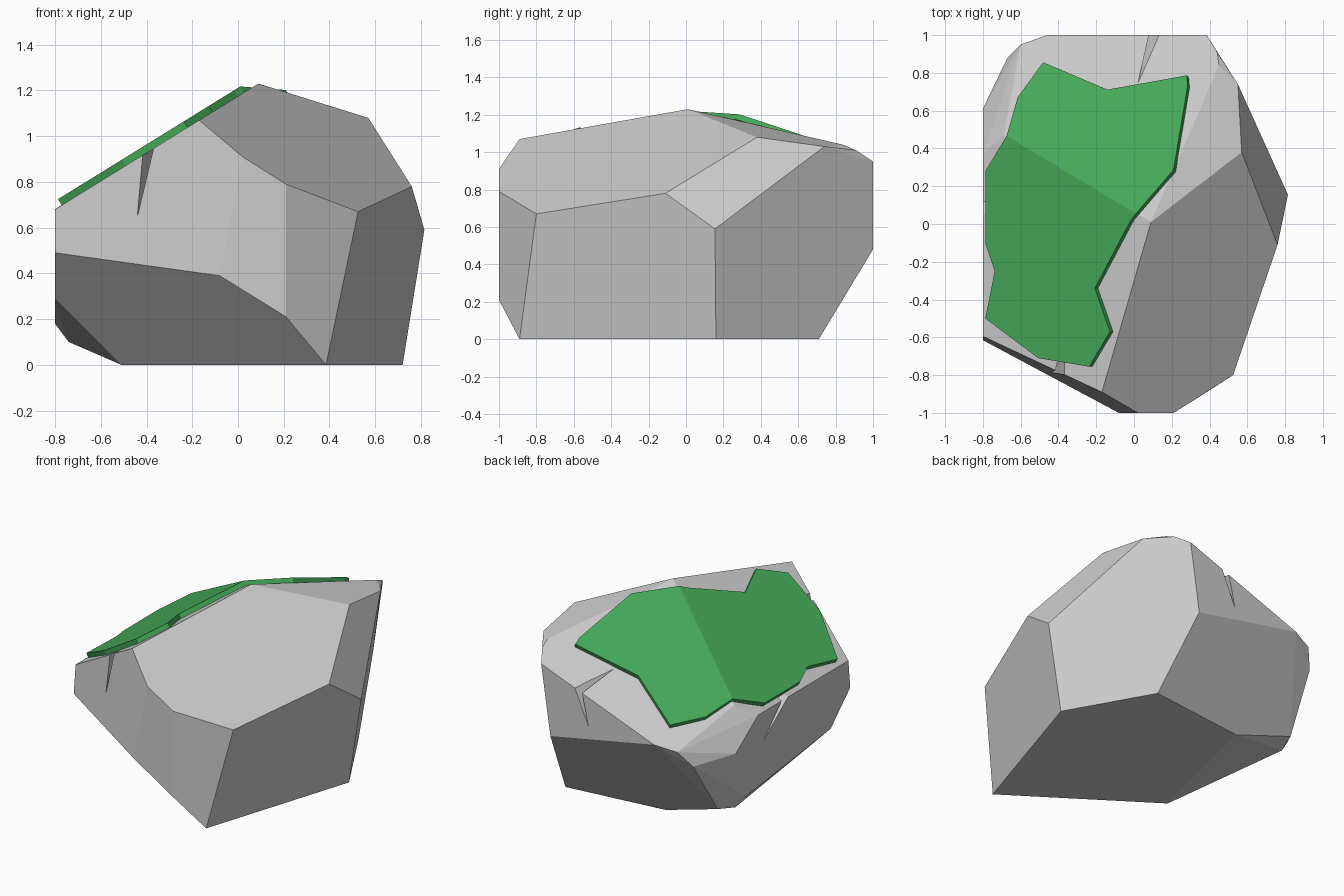
import bpy, bmesh, math
from mathutils import Vector

if "Cube" in bpy.data.objects:
    bpy.data.objects.remove(bpy.data.objects["Cube"])


def hull_object(name, points):
    """Faceted solid: convex hull of a few corner points, near-flat triangles merged."""
    bm = bmesh.new()
    for p in points:
        bm.verts.new(p)
    res = bmesh.ops.convex_hull(bm, input=bm.verts)
    junk = [g for g in set(res["geom_interior"] + res["geom_unused"])
            if isinstance(g, bmesh.types.BMVert)]
    if junk:
        bmesh.ops.delete(bm, geom=junk, context='VERTS')
    bmesh.ops.dissolve_limit(bm, angle_limit=math.radians(3),
                             verts=bm.verts, edges=bm.edges)
    bmesh.ops.recalc_face_normals(bm, faces=bm.faces)
    me = bpy.data.meshes.new(name)
    bm.to_mesh(me)
    bm.free()
    ob = bpy.data.objects.new(name, me)
    bpy.context.collection.objects.link(ob)
    return ob


def bake(ob):
    """Apply all modifiers of an object."""
    dg = bpy.context.evaluated_depsgraph_get()
    me = bpy.data.meshes.new_from_object(ob.evaluated_get(dg))
    ob.modifiers.clear()
    ob.data = me


# Boulder: corner rings from the ground up
base = [(.385, -.89, 0), (.72, .16, 0), (.406, .71, 0), (-.29, .63, 0), (-.51, -.286, 0)]
lower = [(.21, -1, .21), (-.08, -1, .39), (-.8, -.405, .29), (-.8, .5, .18),
         (-.74, .53, .10), (-.70, .66, .127), (.316, 1, .48)]
waist = [(.815, .155, .59), (-.8, -.615, .49), (-.8, .61, .51), (-.67, .88, .49),
         (-.46, 1, .628), (-.6, .95, .595)]
rim = [(.76, -.11, .78), (.525, -.80, .67), (.21, -1, .79), (.02, -1, .91),
       (-.8, -.595, .68), (-.8, .37, .68), (-.69, .47, .755), (.385, 1, .95)]
crown = [(.09, .01, 1.23), (.57, .38, 1.08), (-.17, -.89, 1.07),
         (.55, .74, 1.03), (.44, .91, 1.01), (.45, .84, 1.04)]
boulder = hull_object("boulder", base + lower + waist + rim + crown)

# Cracks: V grooves given by lower tip, inner end and the two mouth corners
cracks = [
    ((.03, 1, .62), (.02, .73, .93), (.08, 1, .84), (.135, 1, .86)),
    ((-.445, -.80, .63), (-.36, -.55, .95), (-.42, -.785, .91), (-.37, -.805, .945)),
    ((-.8, .32, .48), (-.55, .10, .834), (-.8, .05, .68), (-.8, .12, .68)),
]
for i, crack in enumerate(cracks):
    tip, end, left, right = (Vector(p) for p in crack)
    mid = (tip + end) / 2
    cutter = hull_object("crack_cutter_%d" % i,
                         [tip, end, mid + (left - mid) * 1.6, mid + (right - mid) * 1.6])
    cutter.hide_render = True
    mod = boulder.modifiers.new("crack", 'BOOLEAN')
    mod.operation = 'DIFFERENCE'
    mod.solver = 'EXACT'
    mod.object = cutter
    bake(boulder)
    bpy.data.objects.remove(cutter)

# Moss patch: outline draped over the two sloping top facets, then thickened
outline = [(-.47, .845), (-.13, .70), (.29, .775), (.295, .72), (.22, .275), (0, .02),
           (-.19, -.34), (-.11, -.57), (-.22, -.755), (-.49, -.71), (-.77, -.5),
           (-.72, -.25), (-.77, -.1), (-.77, .28), (-.66, .46), (-.605, .66)]
bm = bmesh.new()
bm.faces.new([bm.verts.new((x, y, 0)) for x, y in outline])
bmesh.ops.bisect_plane(bm, geom=bm.verts[:] + bm.edges[:] + bm.faces[:], dist=.004,
                       plane_co=(.09, .01, 0), plane_no=(.595, 1, 0))
for v in bm.verts:
    dx, dy = v.co.x - .09, v.co.y - .01
    v.co.z = 1.228 + min(.618 * dx, .383 * dx - .395 * dy)
bm.normal_update()
for f in bm.faces:
    if f.normal.z < 0:
        f.normal_flip()
me = bpy.data.meshes.new("moss_patch")
bm.to_mesh(me)
bm.free()
moss = bpy.data.objects.new("moss_patch", me)
bpy.context.collection.objects.link(moss)
mod = moss.modifiers.new("thickness", 'SOLIDIFY')
mod.thickness = .033
mod.offset = 1
mod.use_even_offset = True
bake(moss)

green = bpy.data.materials.new("moss_green")
green.diffuse_color = (.06, .40, .10, 1)
green.use_nodes = True
green.node_tree.nodes["Principled BSDF"].inputs["Base Color"].default_value = green.diffuse_color
moss.data.materials.append(green)
